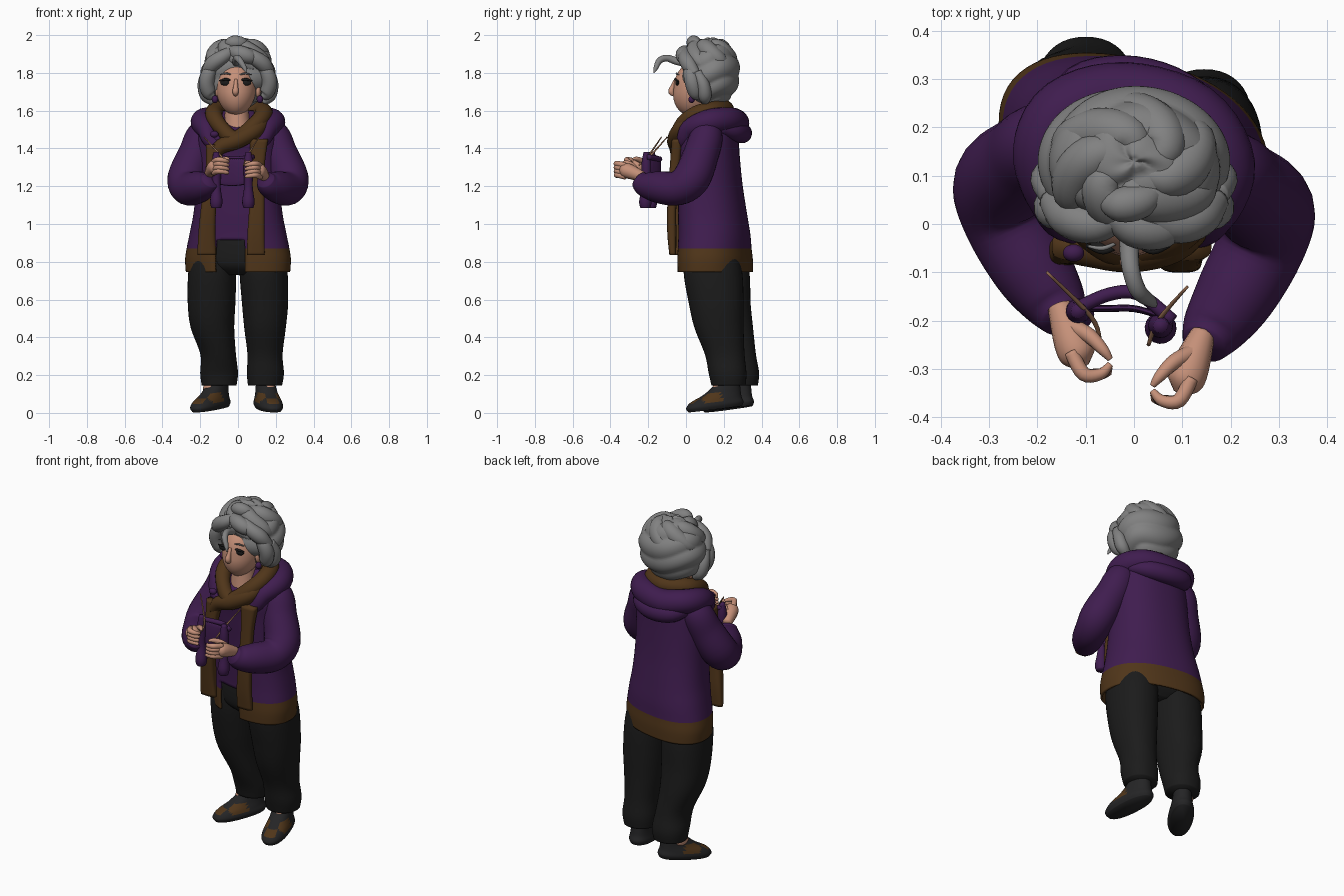
import bpy, bmesh, math
from mathutils import Vector, Matrix

default_cube = bpy.data.objects.get("Cube")
if default_cube:
    bpy.data.objects.remove(default_cube, do_unlink=True)


def make_material(name, red, green, blue):
    material = bpy.data.materials.new(name)
    material.use_nodes = True
    shader = next(n for n in material.node_tree.nodes if n.type == "BSDF_PRINCIPLED")
    shader.inputs["Base Color"].default_value = (red, green, blue, 1)
    shader.inputs["Roughness"].default_value = .8
    material.diffuse_color = (red, green, blue, 1)
    return material


purple = make_material("purple wool", .05, .012, .078)
brown = make_material("brown knit", .08, .036, .01)
black = make_material("black cloth", .011, .011, .011)
leather = make_material("dark leather", .018, .018, .019)
silver = make_material("silver hair", .22, .22, .22)
skin = make_material("skin", .56, .28, .19)
rose = make_material("rose lips", .4, .17, .12)
wood = make_material("needle wood", .3, .15, .08)


def smooth_path(points, steps=5, closed=False):
    """Catmull-Rom interpolation of tuples of any length."""
    count, result = len(points), []
    for i in range(count if closed else count - 1):
        quad = [points[(i + k) % count if closed else min(max(i + k, 0), count - 1)]
                for k in (-1, 0, 1, 2)]
        for step in range(steps):
            t = step / steps
            result.append(tuple(
                b + .5 * t * (c - a + t * (2*a - 5*b + 4*c - d + t * (3*(b - c) + d - a)))
                for a, b, c, d in zip(*quad)))
    return result if closed else result + [tuple(points[-1])]


def finish(name, bm, materials):
    bmesh.ops.recalc_face_normals(bm, faces=bm.faces)
    mesh = bpy.data.meshes.new(name)
    for face in bm.faces:
        face.smooth = True
    bm.to_mesh(mesh)
    bm.free()
    for material in materials:
        mesh.materials.append(material)
    obj = bpy.data.objects.new(name, mesh)
    bpy.context.collection.objects.link(obj)
    return obj


def bridge(name, rings, materials, rule=None, closed=False, caps=True):
    """Join rings of points; the rule picks a material index, or None for a gap."""
    bm = bmesh.new()
    loops = [[bm.verts.new(p) for p in ring] for ring in rings]
    sides = len(loops[0])
    pairs = list(zip(loops, loops[1:])) + ([(loops[-1], loops[0])] if closed else [])
    for low, high in pairs:
        for i in range(sides):
            j = (i + 1) % sides
            corners = (low[i], low[j], high[j], high[i])
            centre = sum((v.co for v in corners), Vector()) / len(corners)
            index = rule(centre) if rule else 0
            if index is not None:
                bm.faces.new(corners).material_index = index
    if caps and not closed:
        bm.faces.new(loops[0])
        bm.faces.new(loops[-1])
    return finish(name, bm, materials)


def loft(name, sections, *materials, rule=None, turn=0, power=2, sides=40, caps=True):
    """Stack of horizontal ovals: x, y, z, half width, half depth; turn swings low ones."""
    rings = []
    for cx, cy, z, rx, ry in smooth_path(sections):
        ring = []
        for i in range(sides):
            angle = math.tau * i / sides
            c, s = math.cos(angle), math.sin(angle)
            x = cx + rx * math.copysign(abs(c) ** (2 / power), c)
            y = cy + ry * math.copysign(abs(s) ** (2 / power), s)
            ring.append((x, y - turn * (1.7 - z) * x, z))
        rings.append(ring)
    return bridge(name, rings, materials, rule, caps=caps)


def tube(name, points, material, flat=1, closed=False, sides=16):
    """Round or flattened tube through points: x, y, z, radius."""
    path = smooth_path(points, closed=closed)
    rings, normal = [], Vector((.01, .02, 1))
    for i, (*spot, radius) in enumerate(path):
        after = path[(i + 1) % len(path)] if closed else path[min(i + 1, len(path) - 1)]
        before = path[i - 1] if closed else path[max(i - 1, 0)]
        tangent = (Vector(after[:3]) - Vector(before[:3])).normalized()
        normal = (normal - tangent * normal.dot(tangent)).normalized()
        side = tangent.cross(normal) * flat
        rings.append([Vector(spot) + radius * (normal * math.cos(a) + side * math.sin(a))
                      for a in (math.tau * k / sides for k in range(sides))])
    return bridge(name, rings, [material], closed=closed)


def ball(name, centre, radii, material, detail=24, shape=None):
    bm = bmesh.new()
    bmesh.ops.create_uvsphere(bm, u_segments=detail * 2, v_segments=detail, radius=1)
    for v in bm.verts:
        swell = shape(v.co) if shape else 1
        v.co = Vector(centre) + swell * Vector(a * b for a, b in zip(v.co, radii))
    return finish(name, bm, [material])


# Trousers
loft("trouser_seat", [(0, .15, .73, .1, .1), (0, .15, .78, .225, .15), (0, .15, .86, .235, .158),
     (0, .15, .95, .22, .15)], black, turn=.2, power=2.3)
loft("left_trouser_leg", [(.125, .13, .9, .115, .13), (.135, .142, .75, .127, .155),
     (.143, .16, .58, .122, .145), (.143, .175, .45, .11, .13), (.143, .205, .31, .093, .105),
     (.145, .22, .21, .098, .1), (.143, .225, .145, .09, .09)], black, power=2.2)
loft("right_trouser_leg", [(-.125, .165, .9, .115, .13), (-.136, .18, .75, .127, .155),
     (-.14, .197, .58, .126, .145), (-.135, .22, .45, .115, .135), (-.105, .255, .31, .094, .115),
     (-.1, .285, .21, .1, .102), (-.1, .29, .145, .092, .09)], black, power=2.2)


# Shoes with brown side and toe panels, heels slightly raised
def shoe_panel(p):
    side = .04 < p.z < .09 and -.07 < p.y < .03 and abs(p.x) > .028
    return 1 if side or (p.z > .045 and p.y < -.085 and abs(p.x) < .03) else 0


for label, x, y, angle in (("left", .16, .155, .22), ("right", -.145, .225, -.58)):
    shoe = loft(label + "_shoe", [(0, 0, 0, .06, .145), (0, 0, .022, .07, .155),
                (0, .01, .05, .065, .138), (0, .045, .08, .056, .102), (0, .075, .12, .05, .072),
                (0, .08, .145, .046, .062)], leather, brown, rule=shoe_panel, power=2.3)
    shoe.matrix_world = (Matrix.Translation((x, y, .02)) @ Matrix.Rotation(angle, 4, "Z")
                         @ Matrix.Rotation(.12, 4, "X"))
    ball(label + "_ankle", (x, y + .035, .13), (.04, .05, .035), skin)


# Jacket with a brown hem, open below the waist
def jacket_rule(p):
    if -.12 < p.x < .04 and p.y < 0 and p.z < .92:
        return None
    return 1 if p.z < .87 else 0


jacket = loft("jacket", [(0, .155, .745, .276, .188), (0, .154, .81, .28, .19),
              (0, .152, .87, .272, .187), (0, .15, .95, .256, .184), (0, .14, 1.06, .235, .178),
              (0, .13, 1.2, .222, .168), (0, .12, 1.35, .22, .164), (0, .115, 1.47, .215, .162),
              (0, .15, 1.55, .175, .12), (0, .16, 1.6, .1, .08)],
              purple, brown, rule=jacket_rule, turn=.2, power=2.3, sides=64, caps=False)
shell = jacket.modifiers.new("cloth", "SOLIDIFY")
shell.thickness = .012
tube("hood", [(-.02, .265, 1.535, .07), (.12, .225, 1.55, .068), (.185, .12, 1.54, .066),
     (.155, .02, 1.5, .053), (.1, -.02, 1.42, .032), (-.12, -.01, 1.42, .032),
     (-.165, .05, 1.5, .053), (-.185, .15, 1.54, .066), (-.14, .235, 1.55, .068)],
     purple, closed=True, sides=24)
tube("hood_fold", [(-.17, .2, 1.51, .03), (-.11, .28, 1.49, .05), (0, .295, 1.48, .053),
     (.11, .255, 1.49, .05), (.18, .18, 1.51, .03)], purple)
ball("toggle", (-.125, -.06, 1.475), (.022, .018, .018), purple)

# Scarf around the neck, with two hanging tails
tube("scarf_wrap", [(0, .205, 1.605, .05), (.11, .15, 1.6, .05), (.135, .06, 1.58, .048),
     (.09, -.015, 1.525, .045), (-.01, -.045, 1.45, .045), (-.08, -.02, 1.5, .04),
     (-.125, .05, 1.565, .045), (-.11, .15, 1.6, .05)], brown, closed=True)
tube("scarf_cross", [(.15, .05, 1.56, .03), (.095, -.025, 1.5, .045), (0, -.055, 1.445, .045),
     (-.09, -.05, 1.41, .04), (-.13, -.05, 1.36, .03)], brown)
loft("left_scarf_tail", [(.095, -.07, .835, .047, .018), (.095, -.075, .95, .045, .024),
     (.1, -.075, 1.1, .04, .024), (.105, -.06, 1.3, .036, .026), (.11, -.045, 1.45, .05, .03)],
     brown, power=3)
loft("right_scarf_tail", [(-.165, -.04, .835, .05, .02), (-.165, -.045, .95, .045, .028),
     (-.155, -.055, 1.1, .04, .03), (-.135, -.055, 1.3, .036, .028), (-.12, -.045, 1.42, .05, .03)],
     brown, power=3)

# Sleeves, hands and needles
for label, s, shift, lift in (("left", 1, -.035, 0), ("right", -1, .02, .02)):
    tube(label + "_sleeve", [(s * x, y + shift, z, r) for x, y, z, r in (
         (.12, .15, 1.53, .05), (.185, .145, 1.47, .085), (.222, .115, 1.37, .094),
         (.273, .065, 1.245, .1), (.262, -.01, 1.19, .092), (.21, -.11, 1.195, .084),
         (.165, -.18, 1.21, .067), (.145, -.215, 1.235, .048))], purple, sides=24)

    def hand_part(part, points):
        tube(label + part, [(s * (x + .2 * shift), y + shift, z + lift, r)
                            for x, y, z, r in points], skin, sides=12)

    hand_part("_palm", [(.15, -.19, 1.25, .025), (.135, -.23, 1.265, .034),
              (.12, -.27, 1.28, .04), (.11, -.295, 1.285, .036), (.1, -.315, 1.285, .012)])
    for k in range(4):
        drop = .02 * k
        hand_part("_finger", [(.125, -.285, 1.31 - drop, .015), (.1, -.33, 1.32 - drop, .015),
                  (.065, -.33, 1.315 - drop, .012), (.045, -.31 - drop / 4, 1.31 - drop, .007)])
    hand_part("_thumb", [(.13, -.23, 1.28, .018), (.09, -.25, 1.31, .016),
              (.06, -.28, 1.325, .012), (.045, -.3, 1.325, .006)])
tube("left_needle", [(.03, -.25, 1.31, .004), (.05, -.2, 1.36, .005), (.11, -.13, 1.46, .003)], wood)
tube("right_needle", [(-.07, -.24, 1.32, .004), (-.09, -.19, 1.36, .005), (-.18, -.1, 1.46, .003)], wood)

# Knitting in progress
for depth in (0, -.03):
    tube("knitted_panel", [(-.115, -.175, 1.28, .065), (-.06, -.145 + depth, 1.275, .072),
         (0, -.145 + depth, 1.275, .072), (.055, -.19, 1.28, .065)], purple, flat=.1)
tube("knitted_edge", [(-.12, -.175, 1.355, .014), (-.05, -.145, 1.345, .014),
     (.01, -.145, 1.345, .014), (.08, -.2, 1.355, .014)], purple)
for x, y in ((-.115, -.18), (.055, -.21)):
    tube("knitted_roll", [(x, y, 1.38, .015), (x, y, 1.31, .026), (x, y, 1.2, .023),
         (x, y - .005, 1.12, .033), (x, y - .005, 1.085, .026)], purple)

# Head and face
loft("neck", [(0, .06, 1.46, .08, .08), (-.005, .06, 1.55, .066, .07), (-.01, .07, 1.66, .06, .07)], skin)
ball("head", (-.01, .06, 1.72), (.108, .125, .145), skin,
     shape=lambda p: 1 + .25 * max(0, p.y * p.z) * (p.z < 0) - .08 * max(0, -p.z) * abs(p.x))
tube("nose", [(-.011, -.055, 1.765, .008), (-.012, -.069, 1.73, .012),
     (-.013, -.077, 1.7, .017), (-.013, -.06, 1.683, .01)], skin)
ball("lips", (-.012, -.049, 1.643), (.022, .008, .006), rose)
for label, s in (("left", 1), ("right", -1)):
    x = -.012 + .052 * s
    ball(label + "_eye", (x, -.046, 1.748), (.03, .01, .016), black)
    tube(label + "_lashes", [(x - .034, -.044, 1.758, .004), (x, -.056, 1.766, .007),
         (x + .034, -.044, 1.758, .004)], black, sides=8)
    tube(label + "_brow", [(x - .03, -.046, 1.79, .003), (x, -.05, 1.798, .005),
         (x + .03, -.038, 1.79, .003)], silver, sides=8)
    ball(label + "_ear", (.106 * s, .045, 1.705), (.015, .025, .035), skin)
    ball(label + "_earring", (.119 * s - .003, .03, 1.66), (.017, .017, .02), purple)


# Swirled hair, framing locks and loose curl
def swirl(p):
    polar, azimuth = math.acos(max(-1, min(1, p.z))), math.atan2(p.y, p.x)
    return .95 + .07 * abs(math.sin(azimuth + 5 * polar + .4 * math.sin(3 * azimuth)))


def swirl_point(azimuth, reach, z, radius):
    return (reach * math.cos(azimuth), .12 + .77 * reach * math.sin(azimuth), z, radius)


ball("hair", (0, .13, 1.8), (.195, .155, .185), silver, detail=60, shape=swirl)
for k in range(6):
    start = -1.9 + math.tau * k / 6
    tube("crown_lock", [swirl_point(start, .02, 1.955, .012), swirl_point(start + .4, .07, 1.94, .044),
         swirl_point(start + .9, .11, 1.91, .05), swirl_point(start + 1.4, .145, 1.865, .042),
         swirl_point(start + 1.9, .165, 1.82, .012)], silver)
tube("crest", [(-.07, .05, 1.94, .012), (-.03, .04, 1.96, .036), (.02, .05, 1.955, .034),
     (.06, .08, 1.94, .01)], silver)
tube("brow_curl", [(-.06, .03, 1.92, .02), (.0, -.005, 1.905, .042), (.06, -.01, 1.885, .04),
     (.1, .02, 1.86, .02)], silver)
for s in (1, -1):
    tube("fringe_lock", [(.02 * s, .02, 1.92, .025), (.08 * s, -.002, 1.885, .038),
         (.135 * s, .015, 1.845, .042), (.17 * s, .05, 1.79, .028)], silver)
    tube("temple_lock", [(.1 * s, .02, 1.85, .015), (.147 * s, .022, 1.81, .036),
         (.166 * s, .035, 1.75, .042), (.15 * s, .05, 1.69, .036), (.125 * s, .045, 1.67, .01)], silver)
    tube("side_lock", [(.165 * s, .06, 1.8, .03), (.18 * s, .09, 1.74, .034),
         (.165 * s, .1, 1.68, .036), (.13 * s, .1, 1.645, .02)], silver)
tube("loose_curl", [(-.01, .01, 1.85, .02), (-.01, -.05, 1.862, .02), (-.005, -.1, 1.878, .018),
     (.01, -.14, 1.865, .017), (.035, -.16, 1.825, .012), (.045, -.17, 1.8, .003)], silver)
